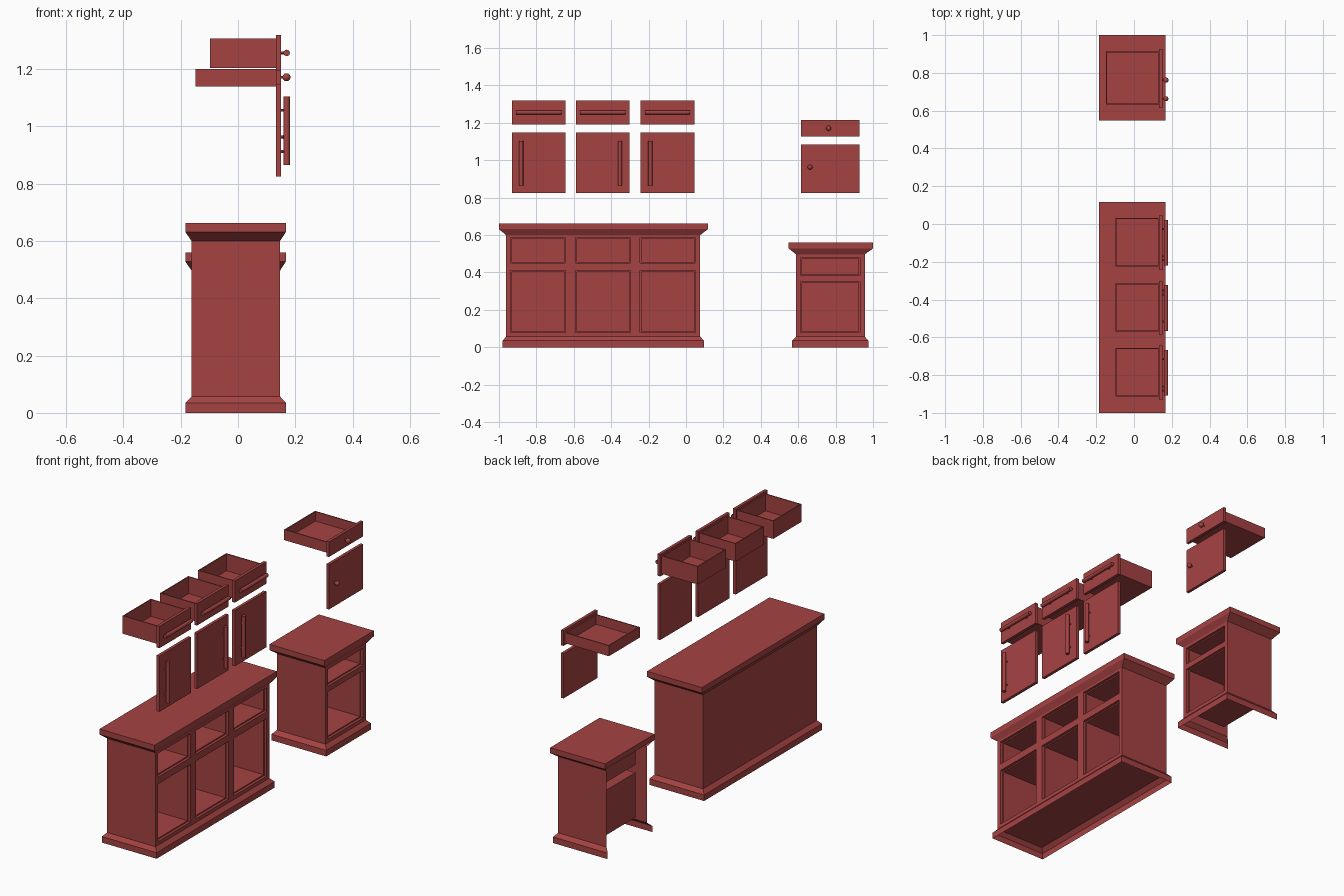
import bpy, bmesh
from math import pi
from mathutils import Matrix, Vector

if "Cube" in bpy.data.objects:
    bpy.data.objects.remove(bpy.data.objects["Cube"])

mat = bpy.data.materials.new("red_paint")
mat.diffuse_color = (0.38, 0.055, 0.055, 1)
mat.use_nodes = True
mat.node_tree.nodes["Principled BSDF"].inputs["Base Color"].default_value = mat.diffuse_color

BACK, FRONT = -0.162, 0.147      # cabinet body depth
PANEL = (0.133, 0.15)            # door and drawer front thickness


def finish(name, bm, smooth=False, recalc=True):
    bmesh.ops.remove_doubles(bm, verts=bm.verts, dist=1e-5)
    if recalc:
        bmesh.ops.recalc_face_normals(bm, faces=bm.faces)
    me = bpy.data.meshes.new(name)
    bm.to_mesh(me)
    bm.free()
    me.materials.append(mat)
    ob = bpy.data.objects.new(name, me)
    bpy.context.collection.objects.link(ob)
    if smooth:
        bpy.context.view_layer.objects.active = ob
        ob.select_set(True)
        bpy.ops.object.shade_smooth_by_angle()
        ob.select_set(False)
    return ob


def add_box(bm, x, y, z):
    size = (x[1] - x[0], y[1] - y[0], z[1] - z[0])
    mid = Vector((x[0] + x[1], y[0] + y[1], z[0] + z[1])) / 2
    bmesh.ops.create_cube(bm, size=1, matrix=Matrix.Translation(mid) @ Matrix.Diagonal((*size, 1)))


def add_rod(bm, axis, a, b, r, sides=20):
    a, b = Vector(a), Vector(b)
    rot = Matrix.Rotation(pi / 2, 4, axis) if axis else Matrix()
    bmesh.ops.create_cone(bm, cap_ends=True, segments=sides, radius1=r, radius2=r,
                          depth=(b - a).length, matrix=Matrix.Translation((a + b) / 2) @ rot)


def quad(bm, *pts):
    return bm.faces.new([bm.verts.new(p) for p in pts])


def rect_x(x, y, z, inset=0):
    y0, y1, z0, z1 = y[0] + inset, y[1] - inset, z[0] + inset, z[1] - inset
    return [(x, y0, z0), (x, y1, z0), (x, y1, z1), (x, y0, z1)]


def cabinet(name, slab, body, base, top, cols, rows, open_back):
    bm = bmesh.new()
    # stacked outlines: plinth, plinth slope, body, cornice slope, worktop
    b, c, s = (-0.183, 0.167, *base), (BACK, FRONT, *body), (-0.184, 0.167, *slab)
    levels = [(b, 0), (b, 0.035), (c, 0.057), (c, top - 0.063), (s, top - 0.032), (s, top)]
    rings = [[(x0, y0, z), (x1, y0, z), (x1, y1, z), (x0, y1, z)] for (x0, x1, y0, y1), z in levels]
    for k in range(5):
        for i in range(4):
            if k == 2 and i == 1:
                continue                      # front frame goes here
            if open_back and i == 3 and k < 4:
                continue                      # back left open
            j = (i + 1) % 4
            quad(bm, rings[k][i], rings[k][j], rings[k + 1][j], rings[k + 1][i])
    quad(bm, *rings[5])
    # front frame around the openings
    ys = sorted([*body] + [v for col in cols for v in col])
    zs = sorted([0.057, top - 0.063] + [v for row in rows for v in row])
    for a in range(len(ys) - 1):
        for d in range(len(zs) - 1):
            if a % 2 and d % 2:
                # recessed compartment with a small lip
                loops = [rect_x(FRONT, ys[a:a + 2], zs[d:d + 2]),
                         rect_x(FRONT - 0.015, ys[a:a + 2], zs[d:d + 2]),
                         rect_x(FRONT - 0.015, ys[a:a + 2], zs[d:d + 2], 0.007),
                         rect_x(-0.11, ys[a:a + 2], zs[d:d + 2], 0.007)]
                for p, q in zip(loops, loops[1:]):
                    for i in range(4):
                        j = (i + 1) % 4
                        quad(bm, p[i], p[j], q[j], q[i])
                quad(bm, *loops[3])
            else:
                quad(bm, *rect_x(FRONT, ys[a:a + 2], zs[d:d + 2]))
    if not open_back:
        # floor under all compartments
        quad(bm, *[(x, y, 0.057) for x, y in ((BACK, body[0]), (FRONT, body[0]),
                                              (FRONT, body[1]), (BACK, body[1]))])
    finish(name, bm)


def drawer(name, y, z, back, box_z):
    # front panel plus a thin open tray
    bm = bmesh.new()
    add_box(bm, PANEL, y, z)
    t, x1 = 0.006, PANEL[0]
    y0, y1 = y[0] + 0.018, y[1] - 0.012
    add_box(bm, (back, x1), (y0, y1), (box_z[0], box_z[0] + t))
    low = (box_z[0] + t, box_z[1])
    add_box(bm, (back, x1), (y0, y0 + t), low)
    add_box(bm, (back, x1), (y1 - t, y1), low)
    add_box(bm, (back, back + t), (y0 + t, y1 - t), low)
    add_box(bm, (x1 - t, x1), (y0 + t, y1 - t), low)
    finish(name, bm)


def door(name, y, z):
    bm = bmesh.new()
    add_box(bm, PANEL, y, z)
    finish(name, bm)


def bar_handle(name, y, z, half, vertical):
    # round bar on two stems
    bm = bmesh.new()
    d = Vector((0, 0, 1)) if vertical else Vector((0, 1, 0))
    c = Vector((0.17, y, z))
    add_rod(bm, None if vertical else 'X', c - d * half, c + d * half, 0.011)
    for s in (-1, 1):
        p = c + d * s * 0.072
        add_rod(bm, 'Y', (0.149, p.y, p.z), (0.168, p.y, p.z), 0.005, 12)
    finish(name, bm, True)


def knob(name, y, z, r):
    bm = bmesh.new()
    bmesh.ops.create_uvsphere(bm, u_segments=20, v_segments=12, radius=r,
                              matrix=Matrix.Translation((0.169, y, z)))
    add_rod(bm, 'Y', (0.149, y, z), (0.165, y, z), 0.005, 12)
    finish(name, bm, True)


# cabinets
wide_cols = [(-0.938, -0.644), (-0.591, -0.297), (-0.246, 0.051)]
cabinet("wide_cabinet", (-1.0, 0.117), (-0.962, 0.076), (-0.98, 0.096), 0.663,
        wide_cols, [(0.078, 0.41), (0.45, 0.587)], False)
cabinet("small_cabinet", (0.549, 1.0), (0.588, 0.956), (0.566, 0.975), 0.56,
        [(0.612, 0.93)], [(0.078, 0.351), (0.383, 0.48)], True)

# floating drawers and doors of the wide cabinet
fronts = [(-0.931, -0.644, -0.881), (-0.588, -0.301, -0.353), (-0.243, 0.045, -0.191)]
for n, (y0, y1, hy) in enumerate(fronts, 1):
    drawer(f"wide_drawer_{n}", (y0, y1), (1.192, 1.318), -0.098, (1.203, 1.306))
    bar_handle(f"drawer_handle_{n}", (y0 + y1) / 2, 1.256, 0.121, False)
    door(f"wide_door_{n}", (y0, y1), (0.825, 1.147))
    bar_handle(f"door_handle_{n}", hy, 0.984, 0.119, True)

# floating drawer and door of the small cabinet
drawer("small_drawer", (0.615, 0.927), (1.128, 1.215), -0.148, (1.139, 1.2))
knob("drawer_knob", 0.762, 1.171, 0.014)
door("small_door", (0.615, 0.927), (0.825, 1.083))
knob("door_knob", 0.663, 0.963, 0.013)
